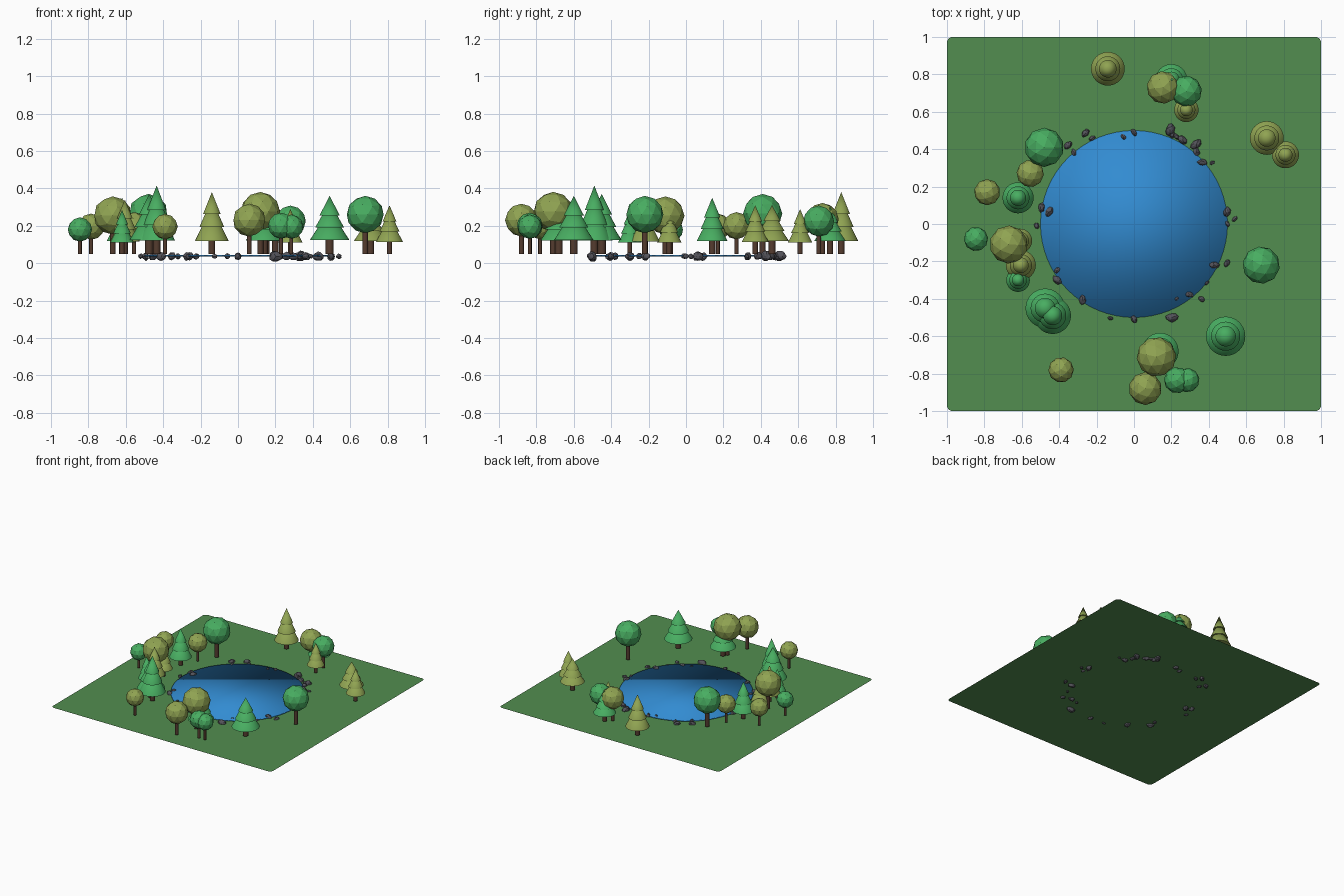
import bpy, bmesh, math, random
from mathutils import Matrix, Vector

random.seed(4)
if "Cube" in bpy.data.objects:
    bpy.data.objects.remove(bpy.data.objects["Cube"], do_unlink=True)

GROUND_Z = 0.036
TRUNK_Z = 0.05


def material(name, rgb):
    mat = bpy.data.materials.new(name)
    mat.use_nodes = True
    colour = (*rgb, 1)
    mat.diffuse_color = colour
    mat.node_tree.nodes["Principled BSDF"].inputs["Base Color"].default_value = colour
    return mat


grass = material("grass green", (0.085, 0.27, 0.08))
water = material("water blue", (0.032, 0.26, 0.64))
leaf = material("leaf green", (0.065, 0.42, 0.12))
olive = material("olive green", (0.28, 0.37, 0.085))
bark = material("bark brown", (0.09, 0.045, 0.028))
stone = material("stone grey", (0.09, 0.088, 0.105))


def finish(bm, name, mat, smooth_angle=None):
    """Turn a bmesh into an object, smooth below the given angle."""
    mesh = bpy.data.meshes.new(name)
    bm.to_mesh(mesh)
    bm.free()
    mesh.materials.append(mat)
    if smooth_angle:
        mesh.polygons.foreach_set("use_smooth", [True] * len(mesh.polygons))
        mesh.set_sharp_from_angle(angle=math.radians(smooth_angle))
    obj = bpy.data.objects.new(name, mesh)
    bpy.context.scene.collection.objects.link(obj)
    return obj


def add_cone(bm, x, y, bottom, top, r_bottom, r_top=0, sides=32):
    bmesh.ops.create_cone(
        bm, cap_ends=True, segments=sides, radius1=r_bottom, radius2=r_top,
        depth=top - bottom, matrix=Matrix.Translation((x, y, (bottom + top) / 2)))


def trunk(x, y, top, radius):
    bm = bmesh.new()
    add_cone(bm, x, y, TRUNK_Z, top, radius, radius, sides=16)
    finish(bm, "tree_trunk", bark, 40)


def conifer(x, y, radius, tip, mat):
    """Three overlapping cones on a trunk."""
    base = 0.09 + radius * 0.33
    height = tip - base
    bm = bmesh.new()
    for start, end, width in ((0, 0.7, 1), (0.28, 0.86, 0.74), (0.55, 1, 0.52)):
        add_cone(bm, x, y, base + start * height, base + end * height, width * radius)
    finish(bm, "conifer_foliage", mat, 40)
    trunk(x, y, base + 0.02, radius * 0.2)


def round_tree(x, y, radius, centre, mat):
    """Faceted ball on a trunk."""
    bm = bmesh.new()
    turn = Matrix.Rotation(random.uniform(0, math.tau), 4, "Z")
    bmesh.ops.create_icosphere(
        bm, subdivisions=2, radius=radius,
        matrix=Matrix.Translation((x, y, centre)) @ turn)
    finish(bm, "round_crown", mat)
    trunk(x, y, centre, radius * 0.15)


def rock(angle, distance, size):
    """Jittered, stretched ball half sunk in the shore."""
    bm = bmesh.new()
    bmesh.ops.create_icosphere(bm, subdivisions=2, radius=1)
    bump = Vector([random.uniform(-1, 1) for _ in range(3)]).normalized()
    for v in bm.verts:
        v.co *= random.uniform(0.85, 1.08) - 0.15 * max(0, v.co.dot(bump))
    a = math.radians(angle)
    place = Matrix.Translation((distance * math.cos(a), distance * math.sin(a), 0.037))
    turn = Matrix.Rotation(random.uniform(0, math.tau), 4, "Z")
    scale = Matrix.Diagonal((size * 1.2, size * 0.8, size, 1))
    bm.transform(place @ turn @ scale)
    finish(bm, "shore_rock", stone)


# Ground sheet with rounded corners
bm = bmesh.new()
bmesh.ops.create_grid(bm, x_segments=1, y_segments=1, size=1,
                      matrix=Matrix.Translation((0, 0, GROUND_Z)))
bmesh.ops.bevel(bm, geom=list(bm.verts), offset=0.03, segments=5,
                profile=0.5, affect="VERTICES")
finish(bm, "ground", grass)

# Lake disc, smooth all over its rim
bm = bmesh.new()
add_cone(bm, 0, 0, GROUND_Z + 0.001, GROUND_Z + 0.008, 0.5, 0.5, sides=64)
finish(bm, "lake", water, 180)

# Conifers: x, y, radius, tip height
for mat, trees in (
    (olive, ((-0.14, 0.83, 0.09, 0.38), (0.71, 0.46, 0.09, 0.31),
             (0.81, 0.37, 0.072, 0.31), (0.28, 0.61, 0.065, 0.29),
             (-0.61, -0.09, 0.065, 0.3), (-0.605, -0.22, 0.08, 0.34))),
    (leaf, ((-0.62, 0.14, 0.083, 0.35), (-0.62, -0.3, 0.063, 0.285),
            (-0.475, -0.45, 0.105, 0.37), (-0.435, -0.49, 0.098, 0.415),
            (0.49, -0.6, 0.105, 0.36), (0.14, -0.68, 0.098, 0.33),
            (0.2, 0.77, 0.085, 0.3))),
):
    for tree in trees:
        conifer(*tree, mat)

# Round trees: x, y, radius, crown height
for mat, trees in (
    (olive, ((-0.555, 0.27, 0.073, 0.2), (-0.785, 0.17, 0.07, 0.195),
             (-0.67, -0.11, 0.102, 0.255), (-0.39, -0.78, 0.068, 0.195),
             (0.12, -0.71, 0.106, 0.275), (0.06, -0.88, 0.088, 0.23),
             (0.155, 0.73, 0.087, 0.235))),
    (leaf, ((-0.48, 0.41, 0.105, 0.265), (-0.845, -0.08, 0.065, 0.18),
            (0.68, -0.22, 0.1, 0.26), (0.23, -0.835, 0.07, 0.2),
            (0.285, -0.835, 0.065, 0.195), (0.28, 0.71, 0.083, 0.225))),
):
    for tree in trees:
        round_tree(*tree, mat)

# Shore rocks: angle in degrees, distance from the middle, size
for spot in (
    (3, 0.54, 0.015), (7, 0.5, 0.026), (0, 0.5, 0.015), (38, 0.53, 0.013),
    (42, 0.49, 0.024), (49, 0.51, 0.022), (52, 0.54, 0.029), (60, 0.52, 0.025),
    (64, 0.52, 0.017), (67, 0.52, 0.022), (69, 0.54, 0.03), (90, 0.49, 0.02),
    (97, 0.47, 0.017), (116, 0.51, 0.017), (118, 0.55, 0.023), (130, 0.5, 0.018),
    (130, 0.55, 0.022), (172, 0.46, 0.026), (170, 0.5, 0.024), (181, 0.52, 0.016),
    (211, 0.48, 0.018), (216, 0.51, 0.026), (236, 0.49, 0.024), (256, 0.52, 0.013),
    (270, 0.51, 0.021), (292, 0.54, 0.031), (300, 0.46, 0.014), (308, 0.48, 0.022),
    (312, 0.54, 0.017), (321, 0.5, 0.013), (333, 0.48, 0.026), (337, 0.54, 0.018),
):
    rock(*spot)
